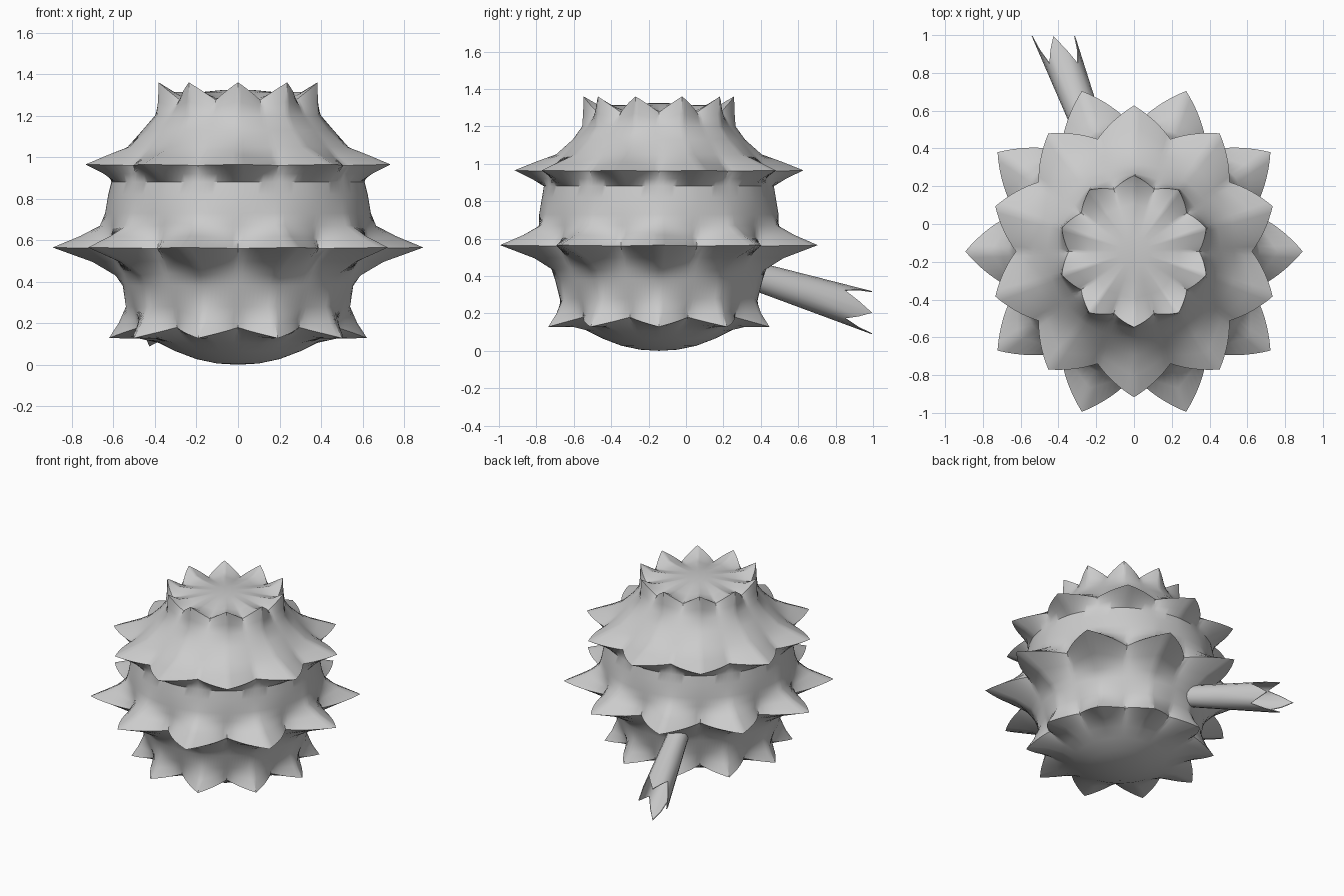
import bpy, math
from math import pi, cos, sin

if "Cube" in bpy.data.objects:
    bpy.data.objects.remove(bpy.data.objects["Cube"])

CY = -0.145      # body axis y
SPIKES, SUB = 10, 8


def make(name, verts, faces, angle=40):
    me = bpy.data.meshes.new(name)
    me.from_pydata(verts, [], faces)
    me.update()
    ob = bpy.data.objects.new(name, me)
    bpy.context.collection.objects.link(ob)
    bpy.ops.object.select_all(action='DESELECT')
    ob.select_set(True)
    bpy.context.view_layer.objects.active = ob
    bpy.ops.object.shade_smooth_by_angle(angle=math.radians(angle))
    return ob


def bridge(rows, n):
    return [(r * n + i, r * n + (i + 1) % n, (r + 1) * n + (i + 1) % n, (r + 1) * n + i)
            for r in range(rows - 1) for i in range(n)]


# Body profile: valley r, valley z, tip r, tip z, ring phase, sharpness
A, B = 0.0, pi / SPIKES
profile = [
    (.10, .006, .10, .006, A, 1), (.20, .027, .20, .027, A, 1), (.30, .065, .30, .065, A, 1),
    (.38, .105, .38, .105, A, 1), (.44, .14, .48, .127, A, 1.2),
    (.50, .18, .622, .128, A, 1),                       # lowest spikes
    (.51, .22, .575, .20, A, 1.4), (.53, .28, .54, .28, A, 1.5),
    (.555, .38, .555, .38, A, 1), (.575, .44, .59, .43, A, 1.5), (.61, .50, .70, .495, A, 1.3),
    (.66, .56, .893, .565, A, 1),                       # widest spikes
    (.645, .61, .76, .62, A, 1.3), (.64, .67, .665, .67, A, 1.5),
    (.64, .73, .64, .73, A, 1), (.625, .82, .625, .82, B, 1), (.61, .88, .615, .88, B, 1.5),
    (.61, .92, .68, .92, B, 1.3),
    (.625, .96, .772, .965, B, 1),                      # upper spikes
    (.58, 1.0, .66, 1.01, B, 1.3), (.53, 1.05, .55, 1.05, B, 1.5),
    (.46, 1.13, .46, 1.13, B, 1), (.40, 1.20, .41, 1.20, B, 1.4), (.375, 1.24, .405, 1.27, B, 1.3),
    (.345, 1.275, .402, 1.36, B, 1),                    # crown spikes
    (.30, 1.285, .325, 1.315, B, 1.3), (.24, 1.297, .25, 1.312, B, 1.4),
    (.16, 1.315, .16, 1.315, B, 1), (.08, 1.323, .08, 1.323, B, 1),
]
n = SPIKES * SUB * 2
verts = []
for rv, zv, rt, zt, phase, p in profile:
    for i in range(n):
        a = 2 * pi * i / n
        u = ((a - phase) * SPIKES / (2 * pi)) % 1.0
        w = abs(2 * u - 1) ** p
        r, z = rv + (rt - rv) * w, zv + (zt - zv) * w
        verts.append((r * cos(a), CY + r * sin(a), z))
faces = bridge(len(profile), n)
last = (len(profile) - 1) * n
verts += [(0, CY, 0), (0, CY, 1.325)]
for i in range(n):
    j = (i + 1) % n
    faces += [(len(verts) - 2, j, i), (len(verts) - 1, last + i, last + j)]
make("spiky_body", verts, faces)

# Hollow stem leaving the back, flared and ending in four jagged points
m = 16


def stem_point(a, y, k=1.0):
    t = (y - .35) / .64
    rad = (.078 + .037 * t) * k
    return (-.185 - .24 * t + rad * cos(a), y, .405 - .20 * t + rad * sin(a))


verts = []
rows = [(0, 1), (.5, 1), (1, 1), (1, .95), (.5, .9)]    # outside, rim, inside
for f, k in rows:
    for i in range(m):
        w = abs(2 * ((i * 4 / m) % 1.0) - 1)
        end = .85 + .145 * w
        verts.append(stem_point(2 * pi * i / m, .35 + (end - .35) * f, k))
faces = [q[::-1] for q in bridge(len(rows), m)]
faces.append(tuple(range(m)))
faces.append(tuple(range(4 * m, 5 * m))[::-1])
make("stem", verts, faces)
